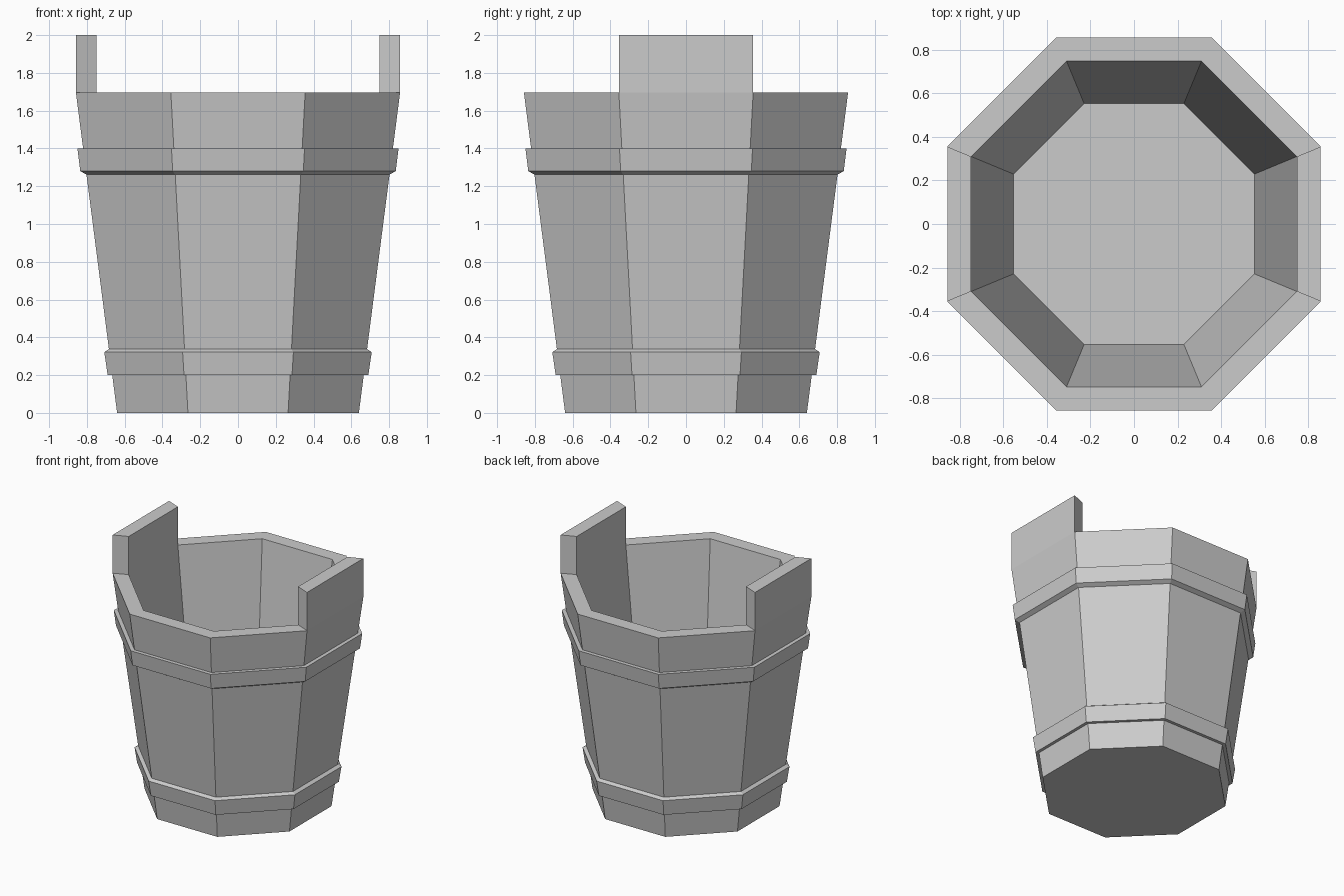
import bpy
import bmesh
from math import cos, sin, pi

cube = bpy.data.objects.get("Cube")
if cube:
    bpy.data.objects.remove(cube)

SIDES = 8
RIM_Z = 1.695
TOP_Z = 2.0

grey = bpy.data.materials.new("plain_grey")
grey.use_nodes = True
grey.diffuse_color = (0.6, 0.6, 0.6, 1)
grey.node_tree.nodes["Principled BSDF"].inputs["Base Color"].default_value = (0.6, 0.6, 0.6, 1)


def add_ring(bm, apothem, z):
    """Octagon with flat sides facing the axes."""
    radius = apothem / cos(pi / SIDES)
    angles = [(i + 0.5) * 2 * pi / SIDES for i in range(SIDES)]
    return [bm.verts.new((radius * cos(a), radius * sin(a), z)) for a in angles]


def lathe(profile, closed):
    """Sweep (apothem, z) points around z; an open profile gets end caps."""
    bm = bmesh.new()
    rings = [add_ring(bm, r, z) for r, z in profile]
    pairs = list(zip(rings, rings[1:]))
    if closed:
        pairs.append((rings[-1], rings[0]))
    else:
        bm.faces.new(rings[0])
        bm.faces.new(rings[-1])
    for a, b in pairs:
        for i in range(SIDES):
            j = (i + 1) % SIDES
            bm.faces.new((a[i], a[j], b[j], b[i]))
    bmesh.ops.recalc_face_normals(bm, faces=bm.faces)
    return bm


def finish(bm, name):
    bmesh.ops.recalc_face_normals(bm, faces=bm.faces)
    mesh = bpy.data.meshes.new(name)
    bm.to_mesh(mesh)
    bm.free()
    mesh.materials.append(grey)
    obj = bpy.data.objects.new(name, mesh)
    bpy.context.collection.objects.link(obj)


# Tapered bucket with a solid floor
bucket = lathe([(0.64, 0), (0.858, RIM_Z), (0.748, RIM_Z), (0.553, 0.17)], closed=False)

# Upright lugs: the left and right rim segments raised straight up
bucket.normal_update()
lug_faces = [f for f in bucket.faces
             if f.normal.z > 0.9 and abs(f.calc_center_median().x) > 0.75]
raised = bmesh.ops.extrude_face_region(bucket, geom=lug_faces)["geom"]
bmesh.ops.delete(bucket, geom=[f for f in lug_faces if f.is_valid], context="FACES_ONLY")
for v in raised:
    if isinstance(v, bmesh.types.BMVert):
        v.co.z = TOP_Z
finish(bucket, "bucket_body")

# Hoops, each with one sloped edge
finish(lathe([(0.80, 1.26), (0.835, 1.28), (0.85, 1.4), (0.81, 1.4)], closed=True), "upper_hoop")
finish(lathe([(0.66, 0.2), (0.69, 0.2), (0.708, 0.322), (0.68, 0.34)], closed=True), "lower_hoop")
